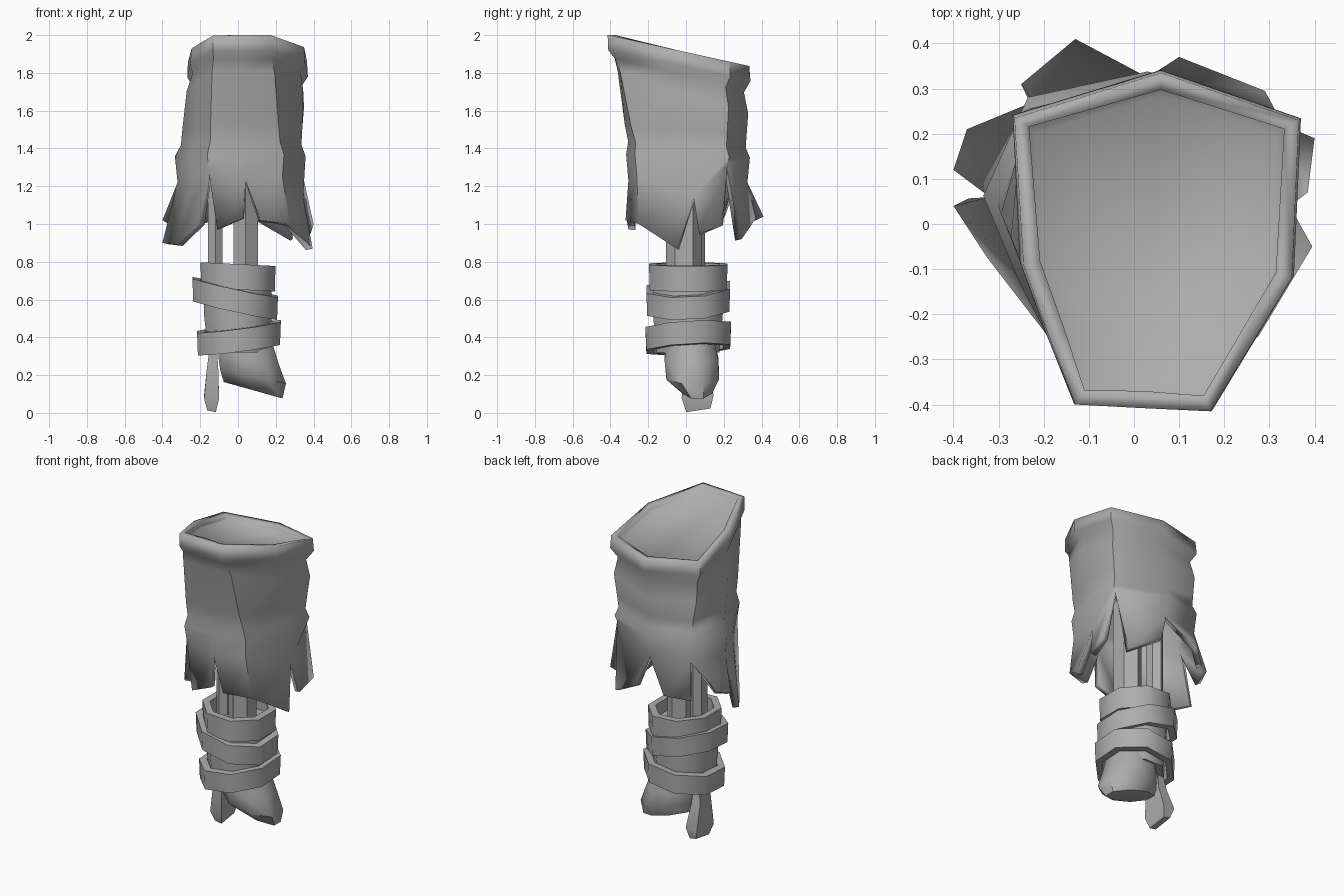
import bpy, bmesh, math

if "Cube" in bpy.data.objects:
    bpy.data.objects.remove(bpy.data.objects["Cube"])

cloth = bpy.data.materials.new("plain grey")
cloth.diffuse_color = (0.42, 0.42, 0.42, 1)
cloth.use_nodes = True
cloth.node_tree.nodes["Principled BSDF"].inputs["Base Color"].default_value = cloth.diffuse_color


def make(name, verts, faces, angle=35, fix=True):
    mesh = bpy.data.meshes.new(name)
    mesh.from_pydata(verts, [], faces)
    if fix:
        bm = bmesh.new()
        bm.from_mesh(mesh)
        bmesh.ops.recalc_face_normals(bm, faces=bm.faces)
        bm.to_mesh(mesh)
        bm.free()
    mesh.materials.append(cloth)
    ob = bpy.data.objects.new(name, mesh)
    bpy.context.collection.objects.link(ob)
    bpy.ops.object.select_all(action='DESELECT')
    bpy.context.view_layer.objects.active = ob
    ob.select_set(True)
    bpy.ops.object.shade_smooth_by_angle(angle=math.radians(angle))
    return ob


def bridge(a, b, n):
    return [(a + i, a + (i + 1) % n, b + (i + 1) % n, b + i) for i in range(n)]


def loft(name, rings, n=8, hollow=False, angle=35, turn=0.5):
    """rings: centre x, y, z, radius x, y, slope along x, slope along y"""
    verts, faces = [], []
    for cx, cy, cz, rx, ry, sx, sy in rings:
        for i in range(n):
            a = math.tau * (i + turn) / n
            x, y = rx * math.cos(a), ry * math.sin(a)
            verts.append((cx + x, cy + y, cz + sx * x + sy * y))
    for k in range(len(rings) - 1):
        faces += bridge(k * n, (k + 1) * n, n)
    last = (len(rings) - 1) * n
    if hollow:
        faces += bridge(last, 0, n)
    else:
        faces += [tuple(range(n)), tuple(range(last, last + n))]
    return make(name, verts, faces, angle)


# Torn sleeve: blend from rim outline to hem outline
rim = [(-.13, -.40), (.02, -.408), (.17, -.415), (.35, -.12), (.365, .23),
       (.06, .335), (-.265, .235), (-.245, -.09), (-.19, -.245)]
hem = [(-.155, -.295, 1.28), (.04, -.305, 1.23), (.235, -.26, 1.25),
       (.345, .04, 1.14), (.33, .22, 1.32), (.03, .325, 1.22),
       (-.225, .27, 1.22), (-.32, .06, 1.22), (-.245, -.12, 1.24)]
N = len(rim)
# blend, scale at front, scale at back, height, slope along y
levels = [(0, 1, 1, 1.91, -.22), (.05, 1.01, 1.02, 1.83, -.22),
          (.18, .97, .92, 1.78, -.25), (.4, .985, .995, 1.69, -.32),
          (.75, .98, .98, 1.50, -.08), (.9, .97, .97, 1.42, -.05),
          (1, 1.04, 1.04, 1.36, -.03)]


def sleeve_loop(t, front, back, z, slope):
    loop = []
    for (x, y), (hx, hy, _) in zip(rim, hem):
        px, py = x + (hx - x) * t, y + (hy - y) * t
        s = front + (back - front) * min(1, max(0, (py + .3) / .4))
        loop.append((.03 + (px - .03) * s, py * s, z + slope * py))
    return loop


verts = [v for lv in levels for v in sleeve_loop(*lv)] + hem
faces = []
for k in range(len(levels)):
    faces += bridge((k + 1) * N, k * N, N)

# Ragged strips hanging from the hem: hem columns, lower corners
strips = [((0, 1), [(-.11, -.305, .97), (.03, -.315, 1.03)]),
          ((1, 2, 3), [(.12, -.32, 1.02), (.275, -.25, 1.0), (.395, -.05, .87)]),
          ((3, 4), [(.385, .07, .95), (.40, .19, 1.0)]),
          ((4, 5), [(.29, .295, .92), (.10, .37, 1.03)]),
          ((5, 6), [(-.13, .41, 1.04), (-.25, .31, 1.0)]),
          ((6, 7), [(-.37, .21, 1.05), (-.40, .12, 1.02)]),
          ((7, 8, 0), [(-.40, .04, .90), (-.325, -.075, .89), (-.21, -.22, 1.0)])]
base = len(levels) * N
for cols, low in strips:
    s = len(verts)
    verts += low
    for i in range(len(low) - 1):
        faces.append((s + i, s + i + 1, base + cols[i + 1], base + cols[i]))
sleeve = make("torn_sleeve", verts, faces, 50, fix=False)
solid = sleeve.modifiers.new("thickness", 'SOLIDIFY')
solid.thickness = .038
solid.offset = -1

# Shallow dish closing the top inside the rim
top = sleeve_loop(0, .95, .95, 1.9, -.22) + sleeve_loop(0, .85, .85, 1.86, -.22)
make("sleeve_top", top, bridge(0, N, N) + [tuple(range(N, 2 * N))], 80, fix=False)

# Forearm bones
loft("inner_bone", [(-.12, .04, .6, .045, .06, 0, 0), (-.12, .04, 1.45, .045, .06, 0, 0)], 6)
loft("outer_bone", [(.04, -.01, .6, .075, .095, 0, 0), (.04, -.01, 1.45, .075, .095, 0, 0)], 6)

# Bandage core and the three tilted wraps
loft("bandage_core", [(0, .01, .32, .17, .18, 0, 0), (0, .01, .52, .195, .2, 0, 0),
                      (0, .01, .70, .19, .2, 0, 0)], angle=50)
# centre x, z, radius x, y, height, slopes
wraps = [("top_wrap", 0, .72, .215, .225, .135, -.05, 0),
         ("middle_wrap", -.015, .605, .245, .24, .12, -.22, .05),
         ("lower_wrap", .005, .397, .24, .245, .12, .13, .06)]
for name, cx, z, rx, ry, h, sx, sy in wraps:
    lo, hi = z - h / 2, z + h / 2
    loft(name, [(cx, .012, lo, rx * .98, ry * .98, sx, sy),
                (cx, .012, hi, rx, ry, sx, sy),
                (cx, .012, hi, rx - .045, ry - .045, sx, sy),
                (cx, .012, lo, rx - .045, ry - .045, sx, sy)], hollow=True, angle=50)

# Curled hand
loft("hand", [(.04, .02, .38, .15, .14, 0, 0), (.055, .03, .28, .172, .155, -.1, 0),
              (.08, .035, .19, .188, .15, -.2, 0),
              (.08, .06, .12, .168, .085, -.28, 0)], 8, angle=50)

# Thumb
loft("thumb", [(-.13, .03, .36, .025, .065, 0, 0), (-.135, .04, .23, .043, .08, 0, 0),
               (-.14, .062, .085, .056, .12, 0, .1),
               (-.14, .065, .018, .032, .09, -.2, .15)], 4, angle=40)
